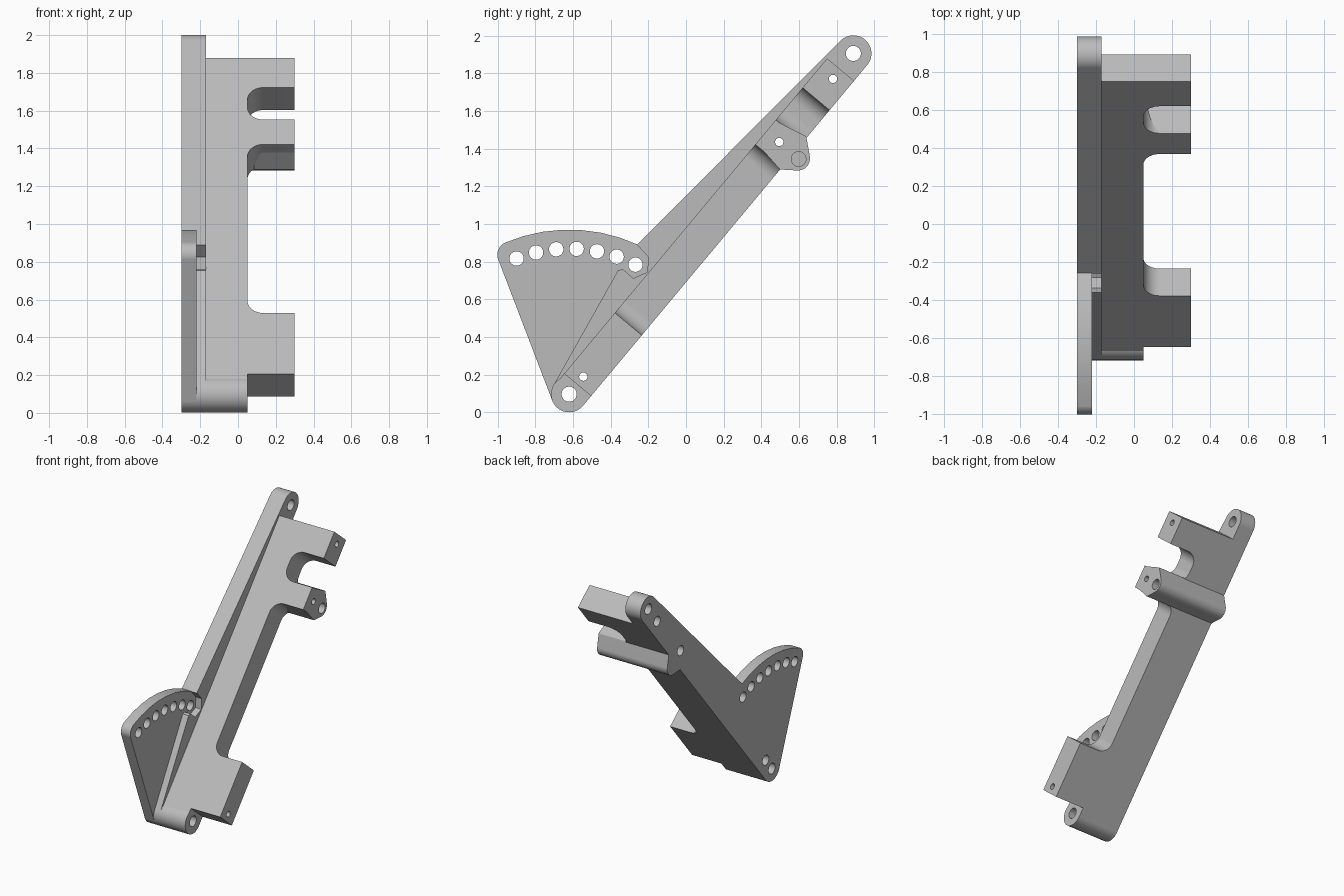
import bpy, bmesh
from math import radians, cos, sin, tan
from mathutils import Vector, Matrix

if "Cube" in bpy.data.objects:
    bpy.data.objects.remove(bpy.data.objects["Cube"])

grey = bpy.data.materials.new("light_grey")
grey.use_nodes = True
colour = (0.5, 0.5, 0.5, 1)
grey.diffuse_color = colour
grey.node_tree.nodes["Principled BSDF"].inputs["Base Color"].default_value = colour

# Pivot centres in the side plane (y, z) and the slanted bar axes
LOW, HIGH = Vector((-0.62, 0.097)), Vector((0.888, 1.905))
R = 0.096
U = (HIGH - LOW).normalized()
V = Vector((-U.y, U.x))
BACK, STEP, FACE, NECK, END = -0.3, -0.22, -0.17, 0.05, 0.3


def along(u, v):
    return LOW + U * u + V * v


def polar(c, r, deg):
    return c + r * Vector((cos(radians(deg)), sin(radians(deg))))


def arc(c, r, a, b):
    n = max(4, int(abs(b - a) / 6))
    return [polar(c, r, a + (b - a) * i / n) for i in range(n + 1)]


def rounded(corners):
    """Polygon from (a, b, radius) corners, with radiused corners."""
    out = []
    for i, (a, b, r) in enumerate(corners):
        p = Vector((a, b))
        if r == 0:
            out.append(p)
            continue
        d0 = (Vector(corners[i - 1][:2]) - p).normalized()
        d1 = (Vector(corners[(i + 1) % len(corners)][:2]) - p).normalized()
        half = d0.angle(d1) / 2
        c = p + (d0 + d1).normalized() * r / sin(half)
        s = p + d0 * r / tan(half) - c
        e = p + d1 * r / tan(half) - c
        for k in range(13):
            t = k / 12
            w = s.angle(e)
            out.append(c + (s * sin((1 - t) * w) + e * sin(t * w)) / sin(w))
    return out


def prism(name, start, offset):
    """Extrude a 3D outline by an offset vector."""
    bm = bmesh.new()
    face = bm.faces.new([bm.verts.new(p) for p in start])
    top = bmesh.ops.extrude_face_region(bm, geom=[face])["geom"]
    bmesh.ops.translate(bm, vec=offset, verts=[g for g in top if isinstance(g, bmesh.types.BMVert)])
    bmesh.ops.recalc_face_normals(bm, faces=bm.faces)
    me = bpy.data.meshes.new(name)
    bm.to_mesh(me)
    bm.free()
    me.materials.append(grey)
    ob = bpy.data.objects.new(name, me)
    bpy.context.collection.objects.link(ob)
    return ob


def side_part(name, outline, x0, x1):
    return prism(name, [(x0, p.x, p.y) for p in outline], Vector((x1 - x0, 0, 0)))


def drill(name, holes):
    """One cutter made of cylinders along x: (centre, radius, x0, x1)."""
    bm = bmesh.new()
    for c, r, x0, x1 in holes:
        place = Matrix.Translation(((x0 + x1) / 2, c.x, c.y)) @ Matrix.Rotation(radians(90), 4, "Y")
        bmesh.ops.create_cone(bm, cap_ends=True, segments=40, radius1=r, radius2=r,
                              depth=x1 - x0, matrix=place)
    me = bpy.data.meshes.new(name)
    bm.to_mesh(me)
    bm.free()
    me.materials.append(grey)
    ob = bpy.data.objects.new(name, me)
    bpy.context.collection.objects.link(ob)
    ob.hide_render = True
    return ob


# Back plate with the quadrant fan
fan_r, corner_r = 0.873, 0.07
corner = polar(LOW, fan_r - corner_r, 112.8)
bar_end = arc(HIGH, R, -39.9, 135.3)
outline = (bar_end + arc(LOW, fan_r, 65.4, 112.8)[:-1]
           + arc(corner, corner_r, 112.8, 201) + arc(LOW, R, 201, 320.1))
back_plate = side_part("back_plate", outline, BACK, STEP)

# Raised rib, notched around the last fan hole
notch = [(-0.26, 0.89), (-0.2, 0.825), (-0.205, 0.745), (-0.28, 0.712), (-0.335, 0.76), (-0.36, 0.755)]
rib = side_part("raised_rib", bar_end + [Vector(p) for p in notch] + arc(LOW, R, 150, 320.1), STEP, FACE)

# Main body with filleted side recesses
f = 0.085
profile = rounded([
    (FACE, 0, 0), (NECK, 0, 0), (NECK, 0.067, 0), (END, 0.067, 0),
    (END, 0.487, 0), (NECK, 0.487, f), (NECK, 1.65, f), (END, 1.65, 0),
    (END, 1.82, 0), (NECK, 1.82, f), (NECK, 2.042, f), (END, 2.042, 0),
    (END, 2.245, 0), (FACE, 2.245, 0)])
low, high = -R, 0.09
ring = [(p.x, *along(p.y, low)) for p in profile]
body = prism("main_body", ring, Vector((0, *(V * (high - low)))))
hub = side_part("lower_hub", arc(LOW, R, 0, 354), FACE, NECK)

# Five-sided cross boss
boss_shape = rounded([(1.66, 0.09, 0.02), (1.815, 0.09, 0.02), (1.856, -0.09, 0.01),
                      (1.735, -0.235, 0.065), (1.632, -0.095, 0.01)])
boss = side_part("cross_boss", [along(p.x, p.y) for p in boss_shape], BACK, END)

# Holes: pivots, fan row, bolt holes with counterbores, blind socket
x0, x1 = BACK - 0.05, END + 0.05
bolts = [Vector((-0.545, 0.19)), Vector((0.78, 1.77)), Vector((0.495, 1.435))]
through = [(LOW, 0.04, x0, x1), (HIGH, 0.04, x0, x1)]
through += [(polar(LOW, 0.772, 62.9 + 8.05 * i), 0.038, x0, x1) for i in range(7)]
through += [(b, 0.022, x0, x1) for b in bolts]
through.append((along(1.738, -0.136), 0.039, 0.1, x1))
cutters = [drill("hole_cutter", through),
           drill("counterbore_cutter", [(b, 0.038, x0, 0) for b in bolts])]

for ob in (back_plate, rib, body, hub, boss):
    for cutter in cutters:
        mod = ob.modifiers.new("holes", "BOOLEAN")
        mod.operation, mod.solver, mod.object = "DIFFERENCE", "EXACT", cutter
    bpy.context.view_layer.update()
    graph = bpy.context.evaluated_depsgraph_get()
    mesh = bpy.data.meshes.new_from_object(ob.evaluated_get(graph))
    ob.modifiers.clear()
    ob.data = mesh
    mesh.polygons.foreach_set("use_smooth", [True] * len(mesh.polygons))
    mesh.set_sharp_from_angle(angle=radians(25))
    ob.modifiers.new("normals", "WEIGHTED_NORMAL").keep_sharp = True

for cutter in cutters:
    bpy.data.objects.remove(cutter)
